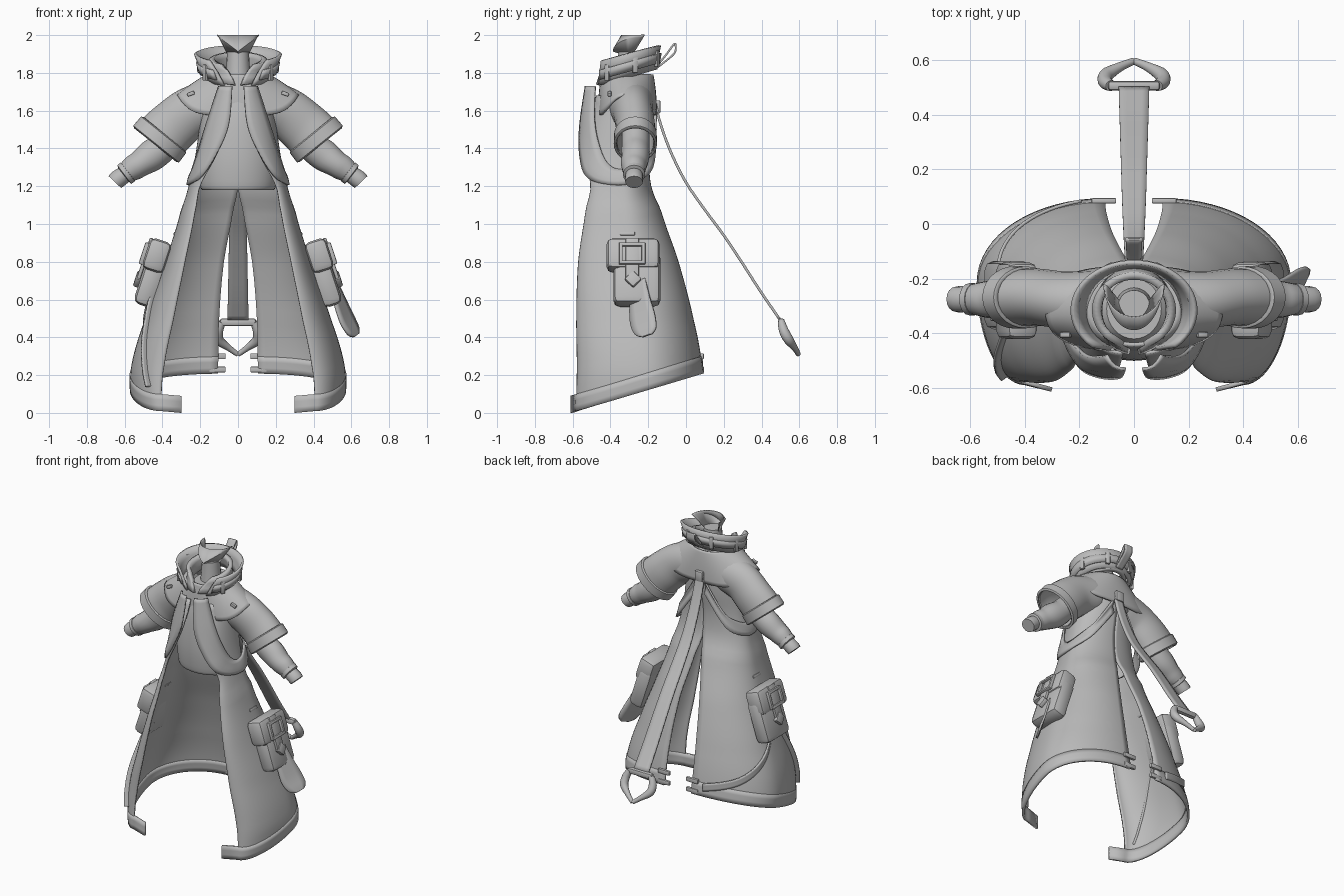
import bpy, bmesh
from math import sin, cos, pi, radians, copysign
from mathutils import Vector, Matrix

if "Cube" in bpy.data.objects:
    bpy.data.objects.remove(bpy.data.objects["Cube"])

cloth = bpy.data.materials.new("grey cloth")
cloth.diffuse_color = (0.5, 0.5, 0.5, 1)
cloth.use_nodes = True
cloth.node_tree.nodes["Principled BSDF"].inputs["Base Color"].default_value = cloth.diffuse_color


def finish(name, bm, thick=0.0, mirror=False, angle=40):
    bmesh.ops.recalc_face_normals(bm, faces=bm.faces)
    me = bpy.data.meshes.new(name)
    bm.to_mesh(me)
    bm.free()
    me.materials.append(cloth)
    ob = bpy.data.objects.new(name, me)
    bpy.context.collection.objects.link(ob)
    if thick:
        m = ob.modifiers.new("thickness", 'SOLIDIFY')
        m.thickness, m.offset = thick, 0
    if mirror:
        ob.modifiers.new("mirror", 'MIRROR').use_mirror_merge = False
    bpy.ops.object.select_all(action='DESELECT')
    ob.select_set(True)
    bpy.context.view_layer.objects.active = ob
    bpy.ops.object.shade_smooth_by_angle(angle=radians(angle))
    return ob


def spline(pts, f):
    """Catmull-Rom point of a list of tuples, f in 0..1."""
    n = len(pts) - 1
    i = min(int(f * n + 1e-9), n - 1)
    t = f * n - i
    a, b, c, d = (pts[max(0, min(n, i + k))] for k in (-1, 0, 1, 2))
    return [0.5 * (2*q + (r-p)*t + (2*p-5*q+4*r-s)*t*t + (3*q-p-3*r+s)*t**3)
            for p, q, r, s in zip(a, b, c, d)]


def smooth(pts, n):
    return [spline(pts, i / n) for i in range(n + 1)]


def loft(name, rows, closed=False, caps=(), **kw):
    bm = bmesh.new()
    vs = [[bm.verts.new(p) for p in r] for r in rows]
    n = len(rows[0])
    for a, b in zip(vs, vs[1:]):
        for j in range(n if closed else n - 1):
            k = (j + 1) % n
            bm.faces.new((a[j], a[k], b[k], b[j]))
    for c in caps:
        bm.faces.new(vs[c])
    return finish(name, bm, **kw)


def tube(name, path, n=20, seg=16, mirror=True, caps=(0, -1), **kw):
    """Path of (x, y, z, radius, depth scale)."""
    pts, rows = smooth(path, n), []
    for i, p in enumerate(pts):
        d = (Vector(pts[min(i+1, n)][:3]) - Vector(pts[max(i-1, 0)][:3])).normalized()
        u = Vector((0, 1, 0))
        u = (u - d * u.dot(d)).normalized()
        w = d.cross(u)
        rows.append([Vector(p[:3]) + u*p[3]*p[4]*cos(2*pi*k/seg) + w*p[3]*sin(2*pi*k/seg)
                     for k in range(seg)])
    return loft(name, rows, closed=True, caps=caps, mirror=mirror, **kw)


def box(name, M, loc, size, bevel=0.01, mirror=True):
    bm = bmesh.new()
    bmesh.ops.create_cube(bm, size=1, matrix=M @ Matrix.Translation(loc) @ Matrix.Diagonal((*size, 1)))
    bmesh.ops.bevel(bm, geom=bm.edges[:], offset=bevel, segments=2, affect='EDGES', profile=0.5)
    return finish(name, bm, mirror=mirror)


# Coat profile by height: z, side x, front edge x, front y, slit x, back y, centre y
COAT = [(1.68, .18, .04, -.47, 0, -.17, -.33), (1.50, .20, .06, -.525, 0, -.18, -.33),
        (1.35, .222, .12, -.53, 0, -.20, -.33), (1.20, .255, .20, -.50, 0, -.19, -.33),
        (1.08, .295, .225, -.525, .025, -.14, -.32), (0.8, .38, .28, -.565, .075, -.045, -.29),
        (0.5, .485, .34, -.575, .10, .033, -.25), (0.25, .558, .39, -.572, .105, .08, -.22),
        (0.1, .563, .405, -.575, .105, .09, -.21), (0.0, .55, .40, -.58, .105, .09, -.21)]


def coat_pt(z, s, off=0.0):
    """Point on the coat; s runs 0 back edge, 1 side, 2 front edge."""
    n = len(COAT) - 1
    i = next((k for k in range(n) if z >= COAT[k+1][0]), n - 1)
    f = (i + (COAT[i][0] - z) / (COAT[i][0] - COAT[i+1][0])) / n
    _, xs, xf, yf, xb, yb, yc = spline(COAT, min(1, max(0, f)))
    t = s * pi / 2
    xe, ye = (xb, yb) if s <= 1 else (xf, yf)
    return Vector((xe + (xs - xe) * sin(t) + off * sin(t),
                   yc + (ye - yc) * abs(cos(t)) + off * cos(t), z))


def hem_z(s):
    return 0.3 * (coat_pt(0.1, s).y + 0.605)


# Long coat with open front and split back, and its hem band
S = [2 * j / 32 for j in range(33)]
loft("coat", [[coat_pt(1.68 + (hem_z(s) + .005 - 1.68) * i / 40, s) for s in S] for i in range(41)],
     thick=.012, mirror=True)
hem = []
for h in (0, .03, .06, .09):
    row = [coat_pt(hem_z(s) + h, s, .001) for s in S]
    row.append(Vector((.30, -.605, h)))
    hem.append(row)
loft("hem_band", hem, thick=.016, mirror=True)
for z in (.23, .30):
    box("hem_tab", Matrix(), (.11, .085, z), (.09, .02, .03), .005)

# Inner shirt
shirt = [(1.18, .18, -.475, -.20), (1.20, .20, -.49, -.19), (1.35, .205, -.50, -.20),
         (1.55, .195, -.485, -.19), (1.70, .16, -.45, -.18), (1.77, .10, -.42, -.2)]
loft("shirt", [[(rx*cos(k*pi/16), (a+b)/2 + (b-a)/2*sin(k*pi/16), z) for k in range(32)]
               for z, rx, a, b in smooth(shirt, 20)], closed=True, caps=(-1,))

# Shawl panels hanging in front and sweeping round to the back
outer = [(.03, -.53, 1.73), (.05, -.56, 1.52), (.12, -.56, 1.36), (.195, -.525, 1.25),
         (.255, -.42, 1.21), (.262, -.29, 1.215), (.185, -.18, 1.29), (.03, -.16, 1.50)]
inner = [(.10, -.48, 1.73), (.16, -.485, 1.55), (.20, -.46, 1.42), (.228, -.42, 1.33),
         (.24, -.36, 1.29), (.225, -.27, 1.31), (.16, -.18, 1.40), (.03, -.155, 1.60)]
loft("shawl_panel", [[Vector(a).lerp(Vector(b), k/4) + Vector((.006, -.014, 0)) * sin(k*pi/4)
                      for k in range(5)] for a, b in zip(smooth(outer, 36), smooth(inner, 36))],
     thick=.012, mirror=True)

# Shoulder cape, squarish so that it wraps over the sleeve tops
cape = []
for f in range(11):
    t = f / 10
    row = []
    for k in range(56):
        c, s = cos(2*pi*k/56), sin(2*pi*k/56)
        e = 1 - .25 * t
        drop = 1.575 + .105 * c ** 4
        row.append(((.15 + .17 * t) * copysign(abs(c) ** e, c),
                    -.31 + (.13 + .02 * sin(t*pi/2)) * copysign(abs(s) ** e, s),
                    1.79 + (drop - 1.79) * t ** 1.2))
    cape.append(row)
loft("shoulder_cape", cape, closed=True, thick=.014)
box("cape_pin", Matrix.Translation((.25, -.405, 1.69)) @ Matrix.Rotation(radians(20), 4, 'Y'),
    (0, 0, 0), (.04, .02, .02), .004)

# Sleeves with open cuffs, forearms and wrists
Y = -.268
tube("sleeve", [(.14, -.29, 1.63, .13, .9), (.25, -.28, 1.59, .13, .78), (.34, Y, 1.52, .134, .74),
                (.40, Y, 1.462, .138, .73), (.43, Y, 1.428, .14, .73)], caps=(0,), seg=24, thick=.01)
tube("sleeve_cuff", [(.391, Y, 1.476, .138, .73), (.395, Y, 1.471, .15, .73),
                     (.432, Y, 1.425, .152, .73), (.436, Y, 1.42, .14, .73)],
     n=3, seg=28, caps=(), thick=.008)
tube("forearm", [(.34, Y, 1.47, .075, 1), (.40, Y, 1.405, .08, .95), (.46, Y, 1.36, .083, .9),
                 (.52, -.275, 1.318, .07, 1), (.56, -.275, 1.293, .066, .95),
                 (.60, -.275, 1.265, .052, 1)], n=24)
tube("wrist_band", [(.578, -.275, 1.28, .045, 1), (.583, -.275, 1.276, .062, .95),
                    (.602, -.275, 1.262, .062, .95), (.607, -.275, 1.258, .04, 1)], n=3)
tube("wrist_end", [(.59, -.275, 1.27, .045, 1), (.635, -.275, 1.238, .048, 1),
                   (.652, -.275, 1.222, .046, 1)], n=6)
# Folds at the elbow
for x, z in ((.385, 1.605), (.43, 1.565)):
    box("sleeve_fold", Matrix.Translation((x, -.26, z)) @ Matrix.Rotation(radians(42), 4, 'Y')
        @ Matrix.Rotation(radians(45), 4, 'Z'), (0, 0, 0), (.06, .06, .03), .012)


# Collars, each level: x radius, y radius, height, tilt, half angle
def collar(name, levels, thick):
    loft(name, [[(rx*sin(a), -.315 + ry*cos(a), z + tilt*cos(a))
                 for a in [radians(end) * (k/20 - 1) for k in range(41)]]
                for rx, ry, z, tilt, end in levels], thick=thick)


collar("outer_collar", [(.175, .155, 1.775, .045, 156), (.19, .16, 1.81, .05, 152),
                        (.205, .165, 1.85, .045, 146), (.225, .175, 1.90, .045, 138)], .016)
collar("collar_belt", [(.20, .17, 1.805, .05, 146), (.215, .178, 1.855, .05, 142)], .016)
collar("inner_collar", [(.13, .15, 1.775, .04, 174), (.13, .14, 1.81, .04, 168),
                        (.132, .13, 1.845, .04, 158), (.14, .125, 1.875, .035, 142)], .028)
for a in (25, 75, 125):
    r = radians(a)
    box("belt_loop", Matrix.Translation((.211*sin(r), -.315 + .178*cos(r), 1.83 + .05*cos(r)))
        @ Matrix.Rotation(-r, 4, 'Z'), (0, 0, 0), (.03, .02, .085), .006)

# Neck and the open jaw piece
tube("neck", [(0, -.30, 1.74, .07, 1), (0, -.30, 1.84, .062, 1), (0, -.30, 1.91, .058, 1)],
     n=8, seg=20, mirror=False)
jaw = [[], [], []]
for k in range(25):
    a = (k / 12 - 1) * pi / 2
    jaw[0].append((.11*sin(a), -.22 - .12*cos(a), 2.0))
    jaw[1].append((.10*sin(a), -.225 - .16*cos(a), 1.99 - .075*(1 - abs(sin(a)))))
    jaw[2].append((.055*sin(a), -.28 - .06*cos(a), 1.90))
loft("jaw", jaw, thick=.006)


# Straps
def ribbon(name, path, n=30, thick=.014, axis=(1, 0, 0), **kw):
    ax = Vector(axis)
    loft(name, [[Vector(p[:3]) + ax * p[3] * k for k in (-1, -.5, 0, .5, 1)]
                for p in smooth(path, n)], thick=thick, **kw)


ribbon("back_strap", [(0, -.165, 1.65, .03), (0, -.135, 1.53, .033), (0, -.08, 1.38, .036),
                      (0, 0, 1.22, .04), (0, .10, 1.075, .044), (0, .20, .94, .047),
                      (0, .30, .79, .05), (0, .40, .635, .053), (0, .50, .49, .056)])
box("strap_clasp", Matrix(), (0, -.15, 1.62), (.06, .03, .07), .008, mirror=False)
ribbon("collar_loop", [(0, -.16, 1.83, .025), (0, -.11, 1.89, .027), (0, -.065, 1.95, .03),
                       (0, -.055, 1.945, .03), (0, -.065, 1.90, .03), (0, -.15, 1.83, .025)], thick=.01)

# Hook at the strap end
box("hook_bar", Matrix.Translation((0, .505, .48)), (0, 0, 0), (.19, .035, .04), .012, mirror=False)
tube("hook_arm", [(.085, .505, .48, .02, 1), (.105, .52, .43, .026, 1), (.10, .545, .385, .026, 1),
                  (.05, .575, .345, .017, 1), (.002, .595, .31, .013, 1)])

# Side pouches with flap, buckle and tongue
P = Matrix.Translation((.405, -.28, .73)) @ Matrix.Rotation(radians(-18), 4, 'Y')
box("pouch_body", P, (.045, .02, -.04), (.11, .25, .29), .035)
box("pouch_flap", P, (.055, 0, .09), (.12, .28, .17), .03)
box("pouch_strap", P, (.11, -.005, .05), (.02, .07, .24), .006)
for v in (-.06, .06):
    box("buckle_side", P, (.122, v - .005, .08), (.025, .02, .12), .006)
for w in (.03, .13):
    box("buckle_bar", P, (.122, -.005, w), (.025, .13, .02), .006)
box("strap_point", P @ Matrix.Translation((.112, 0, -.06)) @ Matrix.Rotation(radians(45), 4, 'X'),
    (0, 0, 0), (.03, .065, .065), .008)
box("belt_slot", P, (-.003, -.03, .23), (.02, .08, .02), .005)

# Loose strap loop on the right, trailing straps on the left
ribbon("hanging_loop", [(.50, -.25, .70, .04), (.535, -.245, .60, .06), (.575, -.23, .50, .075),
                        (.61, -.215, .435, .065), (.625, -.205, .41, .03)],
       axis=(.4, .85, .3), thick=.014)
for name, path, ax in (("rear_trailing_strap", [(1.1, .64), (.85, .47), (.5, .34), (.12, .27)], (0, 0, 1)),
                       ("front_trailing_strap", [(1.15, .66), (1.4, .45), (1.6, .28), (1.75, .14)], (-.7, -.5, 0))):
    pts = []
    for s, z in smooth(path, 20):
        p = coat_pt(z, s, .012)
        pts.append((-p.x, p.y, p.z, .026))
    ribbon(name, pts, axis=ax, thick=.012)
